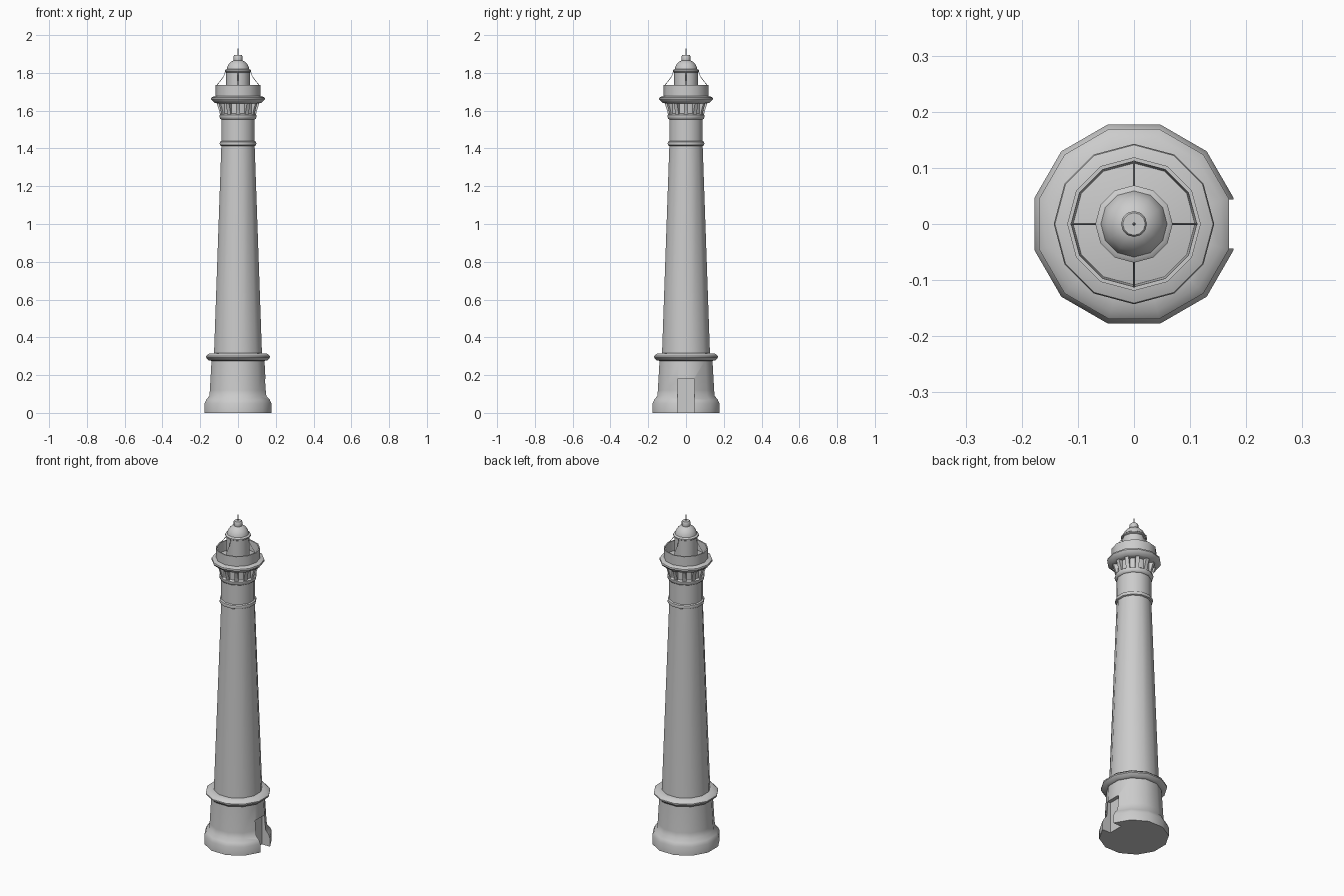
import bpy, bmesh
from math import sin, cos, pi, radians

if "Cube" in bpy.data.objects:
    bpy.data.objects.remove(bpy.data.objects["Cube"])

SIDES = 12
FLAT = 1 / cos(pi / SIDES)   # apothem -> corner radius


def finish(name, bm, smooth=True):
    bmesh.ops.recalc_face_normals(bm, faces=bm.faces)
    me = bpy.data.meshes.new(name)
    bm.to_mesh(me)
    bm.free()
    ob = bpy.data.objects.new(name, me)
    bpy.context.collection.objects.link(ob)
    if smooth:
        bpy.ops.object.select_all(action='DESELECT')
        ob.select_set(True)
        bpy.context.view_layer.objects.active = ob
        bpy.ops.object.shade_smooth_by_angle(angle=radians(38))
    return ob


def lathe(name, profile, flat_front=False, closed=False, n=SIDES):
    """Revolve (radius, z) points; flat_front turns flats to the axes."""
    bm = bmesh.new()
    k, off = (FLAT, pi / n) if flat_front else (1, 0)
    rings = [[bm.verts.new((r * k * cos(off + 2 * pi * i / n),
                            r * k * sin(off + 2 * pi * i / n), z))
              for i in range(n)] for r, z in profile]
    pairs = list(zip(rings, rings[1:]))
    if closed:
        pairs.append((rings[-1], rings[0]))
    else:
        bm.faces.new(rings[0][::-1])
        bm.faces.new(rings[-1])
    for a, b in pairs:
        for i in range(n):
            j = (i + 1) % n
            bm.faces.new((a[i], a[j], b[j], b[i]))
    return finish(name, bm)


# Flared base with a doorway recess on the right side
base = lathe("base", [(.177, 0), (.177, .05), (.168, .07), (.152, .09),
                      (.149, .12), (.14, .28)], True)
bm = bmesh.new()
bmesh.ops.create_cube(bm, size=1)
for v in bm.verts:
    v.co = (.18 + v.co.x * .11, v.co.y * .088, .08 + v.co.z * .2)
cutter = finish("doorway_cutter", bm, False)
cutter.hide_render = True
cutter.hide_viewport = True
mod = base.modifiers.new("doorway", 'BOOLEAN')
mod.operation = 'DIFFERENCE'
mod.solver = 'EXACT'
mod.object = cutter

# Tower shaft and moulding rings
lathe("base_moulding", [(.138, .275), (.155, .278), (.169, .293), (.169, .3),
                        (.155, .313), (.125, .316)], True)
lathe("shaft", [(.127, .31), (.088, 1.42)], True)
lathe("shaft_ring", [(.088, 1.413), (.095, 1.417), (.097, 1.426),
                     (.095, 1.435), (.088, 1.439)], True)
lathe("neck", [(.088, 1.42), (.088, 1.65)], True)
lathe("neck_ring", [(.088, 1.553), (.094, 1.557), (.098, 1.567),
                    (.098, 1.577), (.088, 1.584)], True)

# Flared brackets under the gallery
for i in range(SIDES):
    bm = bmesh.new()
    a = 2 * pi * i / SIDES
    sides = []
    for w in (-.01, .01):
        sides.append([bm.verts.new((r * cos(a) - w * sin(a),
                                    r * sin(a) + w * cos(a), z))
                      for r, z in ((.08, 1.575), (.094, 1.575), (.1, 1.6),
                                   (.116, 1.65), (.08, 1.65))])
    bm.faces.new(sides[0])
    bm.faces.new(sides[1][::-1])
    for j in range(5):
        k = (j + 1) % 5
        bm.faces.new((sides[0][j], sides[0][k], sides[1][k], sides[1][j]))
    finish(f"bracket_{i + 1}", bm, False)

# Gallery deck and hollow parapet
lathe("gallery", [(.11, 1.638), (.122, 1.641), (.138, 1.654), (.143, 1.662),
                  (.141, 1.67), (.12, 1.678)])
lathe("parapet", [(.119, 1.67), (.119, 1.735), (.112, 1.735), (.108, 1.67)],
      closed=True)

# Lantern room, eave, dome, vent and lightning rod
lathe("lantern_room", [(.063, 1.67), (.063, 1.81)])
lathe("eave", [(.063, 1.803), (.069, 1.807), (.069, 1.814), (.061, 1.82)])
lathe("dome", [(.06, 1.815), (.057, 1.83), (.049, 1.846), (.036, 1.859),
               (.02, 1.868)])
lathe("vent", [(.022, 1.864), (.023, 1.868), (.023, 1.89), (.02, 1.894)])
lathe("lightning_rod", [(.003, 1.89), (.003, 1.926), (.0008, 1.93),
                        (.0005, 2.0)], n=6)

# Thin stay wires from the eave to the parapet
for i in range(4):
    a = i * pi / 2
    cu = bpy.data.curves.new(f"stay_wire_{i + 1}", 'CURVE')
    cu.dimensions = '3D'
    cu.bevel_depth = .0015
    cu.bevel_resolution = 0
    pts = [(.066, 1.812), (.07, 1.795), (.079, 1.777), (.098, 1.752),
           (.112, 1.735)]
    sp = cu.splines.new('POLY')
    sp.points.add(len(pts) - 1)
    for p, (r, z) in zip(sp.points, pts):
        p.co = (r * cos(a), r * sin(a), z, 1)
    bpy.context.collection.objects.link(bpy.data.objects.new(cu.name, cu))
